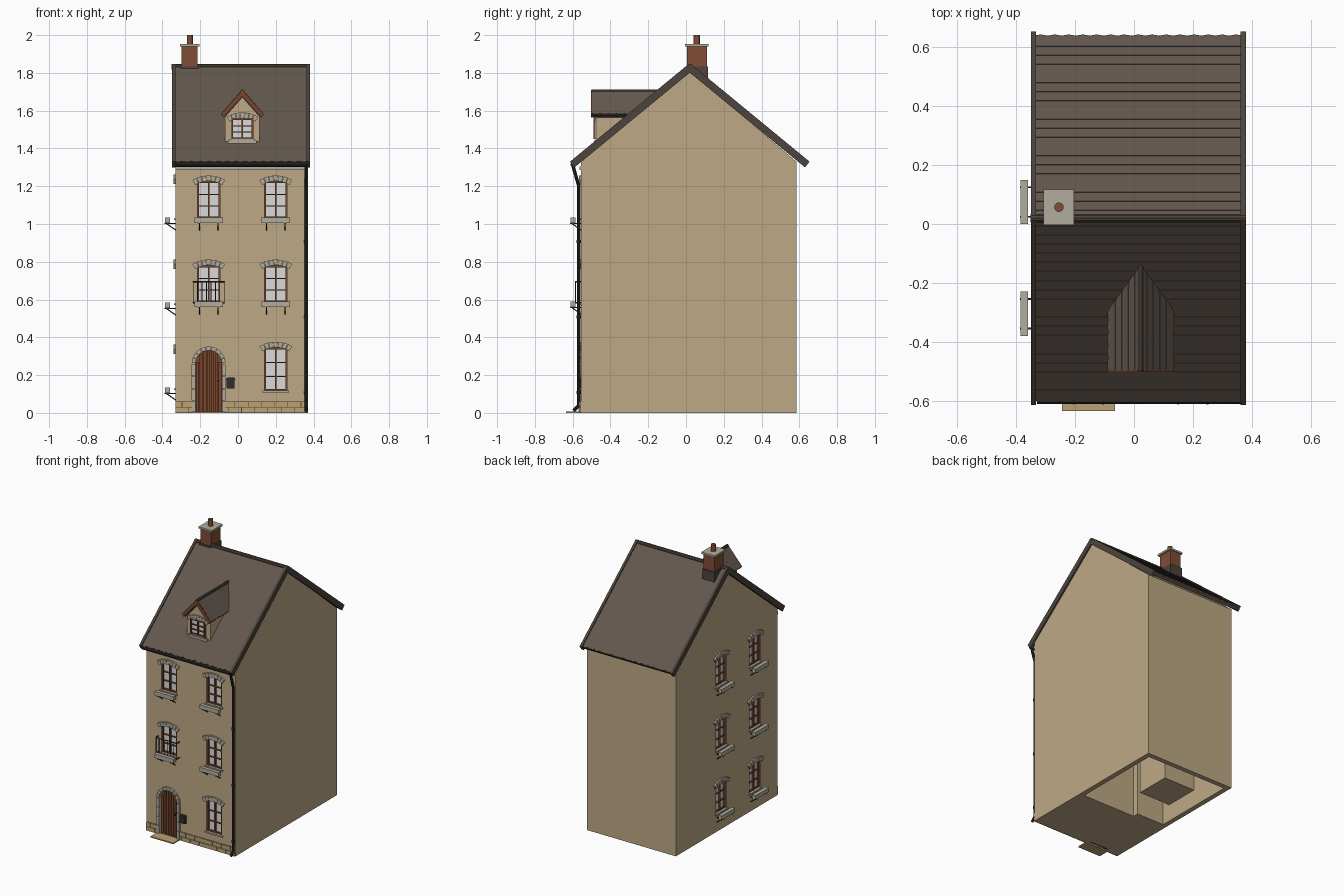
import bpy, bmesh, math
from math import sin, cos, pi, radians
from mathutils import Matrix, Vector

if "Cube" in bpy.data.objects:
    bpy.data.objects.remove(bpy.data.objects["Cube"])


def material(name, rgb):
    lin = [((c / 255 + 0.055) / 1.055) ** 2.4 for c in rgb] + [1]
    m = bpy.data.materials.new(name)
    m.use_nodes = True
    m.diffuse_color = lin
    m.node_tree.nodes["Principled BSDF"].inputs["Base Color"].default_value = lin
    return m


WALL = material("tan plaster", (190, 169, 133))
ROOF = material("brown slate", (98, 87, 78))
VERGE = material("dark slate", (76, 68, 61))
BRICK = material("chimney brick", (126, 77, 53))
STONE = material("pale stone", (178, 172, 157))
WOOD = material("red brown wood", (122, 70, 44))
CURTAIN = material("white curtain", (218, 218, 218))
METAL = material("black iron", (48, 45, 43))
PLINTH = material("sandstone", (186, 161, 116))

parts = {}
I = Matrix.Identity(4)
T = Matrix.Translation


def part(name, mat):
    return parts.setdefault(name, (bmesh.new(), mat))[0]


def prism(name, mat, pts, y0, y1, M=I):
    """Extrude an (x, z) outline from depth y0 to y1."""
    bm = part(name, mat)
    a = [bm.verts.new(M @ Vector((x, y0, z))) for x, z in pts]
    b = [bm.verts.new(M @ Vector((x, y1, z))) for x, z in pts]
    faces = [bm.faces.new(a), bm.faces.new(b[::-1])]
    for i in range(len(a)):
        j = (i + 1) % len(a)
        faces.append(bm.faces.new((a[j], a[i], b[i], b[j])))
    bmesh.ops.recalc_face_normals(bm, faces=faces)


def box(name, mat, x0, x1, y0, y1, z0, z1, M=I):
    prism(name, mat, [(x0, z0), (x1, z0), (x1, z1), (x0, z1)], y0, y1, M)


def rod(name, mat, a, b, r, M=I, sides=10):
    a, b = M @ Vector(a), M @ Vector(b)
    d = b - a
    bmesh.ops.create_cone(part(name, mat), cap_ends=True, segments=sides, radius1=r, radius2=r,
                          depth=d.length,
                          matrix=T((a + b) / 2) @ d.to_track_quat('Z', 'Y').to_matrix().to_4x4())


def arch(name, mat, cx, cz, r0, r1, a0, a1, n, y0, y1, M=I):
    """Ring of separate wedge stones."""
    step = (a1 - a0) / n
    for i in range(n):
        s, e = a0 + step * (i + 0.04), a0 + step * (i + 0.96)
        prism(name, mat, [(cx + r * cos(t), cz + r * sin(t))
                          for r, t in ((r0, s), (r1, s), (r1, e), (r0, e))], y0, y1, M)


def window(u, z0, z1, M, w=0.06, recess=0.02, planter=True):
    """Framed sash with glazing bars, stone lintel and a bracketed planter."""
    d = recess
    box("curtains", CURTAIN, u - w, u + w, d, d + 0.005, z0, z1, M)
    f = 0.009
    for x in (u - w, u + w - f, u - f / 2):
        box("window_frames", WOOD, x, x + f, d - 0.012, d, z0, z1, M)
    for i in range(4):
        z = z0 + (z1 - z0 - f) * i / 3
        h = f if i in (0, 3) else f * 0.6
        box("window_frames", WOOD, u - w, u + w, d - 0.01, d, z, z + h, M)
    R = w * 2.3
    half = math.asin(1.2 * w / R)
    arch("lintels", STONE, u, z1 + 0.002 - R, R, R + w * 0.5, pi / 2 - half, pi / 2 + half, 7, -0.012, d, M)
    box("window_sills", STONE if planter else PLINTH, u - w * 1.15, u + w * 1.15, -0.008, d, z0 - 0.01, z0, M)
    if planter:
        box("planters", STONE, u - 0.075, u + 0.075, -0.056, -0.03, z0 - 0.024, z0 + 0.005, M)
        for x in (u - 0.05, u + 0.05):
            box("planter_brackets", METAL, x - 0.003, x + 0.003, -0.058, 0, z0 - 0.029, z0 - 0.024, M)
            rod("planter_brackets", METAL, (x, -0.05, z0 - 0.027), (x, 0, z0 - 0.062), 0.003, M, 6)


def slope(name, M, half, length, angle, rows, bumps):
    """Roof pitch rising from the local eave line, covered in scalloped tile courses."""
    P = M @ Matrix.Rotation(angle - pi / 2, 4, 'X')
    box(name + "_deck", VERGE, -half, half, 0, 0.022, 0, length, P)
    h = length / rows
    for i in range(rows):
        Q = P @ T((0, 0, i * h)) @ Matrix.Rotation(radians(3), 4, 'X')
        top = min(h * 1.3, length - i * h)
        n = bumps * 4
        edge = [(-half + 2 * half * k / n, 0.006 * (1 - abs(sin(pi * (k / 4 + 0.5 * (i % 2))))))
                for k in range(n + 1)]
        prism(name + "_tiles", ROOF, edge + [(half, top), (-half, top)], -0.005, 0.001, Q)
    return P


# House body
X0, X1, Y0, Y1, RY = -0.33, 0.37, -0.555, 0.585, 0.02
SIDE = Matrix(((0, 1, 0, 0), (-1, 0, 0, 0), (0, 0, 1, 0), (0, 0, 0, 1)))
END = Matrix.Rotation(pi / 2, 4, 'Z')
prism("house_walls", WALL, [(Y0, 0), (Y1, 0), (Y1, 1.33), (RY, 1.81), (Y0, 1.335)], -X1, -X0, END)

# Wall openings and the hollow underside
FRONT, LEFT = T((0, Y0, 0)), T((X0, 0, 0)) @ SIDE
openings = [(x, z, z + 0.195, FRONT, True) for x in (-0.155, 0.2) for z in (0.585, 1.03)]
openings.append((0.2, 0.118, 0.345, FRONT, False))
openings += [(-y, z, z + 0.2, LEFT, True) for y in (0.075, -0.305) for z in (0.13, 0.58, 1.03)]
for u, z0, z1, M, planter in openings:
    window(u, z0, z1, M, planter=planter)
    box("cutter", WALL, u - 0.06, u + 0.06, -0.1, 0.024, z0, z1, M)
box("cutter", WALL, X0 + 0.035, X1 - 0.035, -0.1, Y1 - 0.035, -0.1, 0.5)
DX, DZ = -0.155, 0.25
arc = [(cos(pi * k / 14), sin(pi * k / 14)) for k in range(15)]


def door_outline(r, z=0.0):
    return [(DX - r, z), (DX + r, z)] + [(DX + r * c, DZ + r * s * 1.15) for c, s in arc]


prism("cutter", WALL, door_outline(0.07, -0.05), -0.1, 0.03, FRONT)

# Inner partition and stair block
box("inner_partition", WALL, -0.295, -0.08, -0.1, -0.06, 0, 0.5)
box("stair_block", WALL, -0.295, -0.05, 0.0, 0.25, 0.12, 0.5)

# Door, surround, step and letter box
prism("door", WOOD, door_outline(0.07), 0.02, 0.03, FRONT)
for k in range(-3, 4):
    x = DX + k * 0.02
    top = DZ + 1.15 * math.sqrt(0.07 ** 2 - (abs(k * 0.02) + 0.008) ** 2)
    box("door_planks", WOOD, x - 0.008, x + 0.008, 0.012, 0.02, 0, top, FRONT)
arch("door_surround", STONE, DX, DZ + 0.012, 0.07, 0.09, 0, pi, 9, -0.014, 0.02, FRONT)
for s in (-1, 1):
    for k in range(4):
        a, b = sorted((DX + s * 0.07, DX + s * 0.09))
        box("door_surround", STONE, a, b, -0.014, 0.02, k * 0.065, k * 0.065 + 0.062, FRONT)
rod("door_handle", METAL, (DX + 0.05, -0.01, 0.17), (DX + 0.05, 0.012, 0.17), 0.006, FRONT)
box("door_step", PLINTH, -0.245, -0.065, -0.08, 0, 0, 0.008, FRONT)
box("letter_box", METAL, -0.06, -0.018, -0.016, 0, 0.13, 0.175, FRONT)
prism("letter_box", METAL, [(-0.064, 0.175), (-0.014, 0.175), (-0.02, 0.187), (-0.058, 0.187)], -0.02, 0, FRONT)

# Plinth stones along the front
box("plinth_joints", VERGE, DX + 0.09, X1, -0.003, 0, 0, 0.06, FRONT)
box("plinth_joints", VERGE, X0, DX - 0.09, -0.003, 0, 0, 0.06, FRONT)
for row in range(2):
    for k in range(11):
        a = X0 + (k - 0.5 * row) * 0.07
        for lo, hi in ((X0, DX - 0.09), (DX + 0.09, X1)):
            p, q = max(a, lo), min(a + 0.067, hi)
            if q - p > 0.008:
                box("plinth_stones", PLINTH, p, q, -0.009, 0, row * 0.031 + 0.001, row * 0.031 + 0.029, FRONT)

# Balcony railing
for z in (0.583, 0.695):
    rod("balcony_rail", METAL, (-0.237, -0.03, z), (-0.073, -0.03, z), 0.004, FRONT, 6)
    for x in (-0.237, -0.073):
        rod("balcony_rail", METAL, (x, -0.03, z), (x, 0, z), 0.004, FRONT, 6)
for k in range(8):
    x = -0.237 + 0.164 * k / 7
    rod("balcony_rail", METAL, (x, -0.03, 0.583), (x, -0.03, 0.695), 0.0028, FRONT, 6)

# Main roof, verges and ridge
RUN, RISE, EAVE, CX = 0.62, 0.51, 1.325, 0.015
for turn in (0, pi):
    M = T((CX, RY, 0)) @ Matrix.Rotation(turn, 4, 'Z') @ T((0, -RUN, EAVE))
    P = slope("roof", M, 0.355, math.hypot(RUN, RISE), math.atan2(RISE, RUN), 20, 15)
    for s in (-1, 1):
        box("roof_verges", VERGE, s * 0.356 - 0.009, s * 0.356 + 0.009, -0.013, 0.026, -0.008,
            math.hypot(RUN, RISE), P)
rod("ridge_cap", VERGE, (CX - 0.366, RY, 1.833), (CX + 0.366, RY, 1.833), 0.015)

# Gutter, cornice and drain pipe
box("cornice", STONE, X0, X1, -0.01, 0, 1.285, 1.305, FRONT)
rod("gutter", METAL, (X0, -0.6, 1.315), (X1, -0.6, 1.315), 0.012)
path = [(0.36, -0.6, 1.315), (0.36, -0.585, 1.26), (0.36, -0.567, 1.2), (0.36, -0.567, 0.04), (0.36, -0.595, 0.012)]
for a, b in zip(path, path[1:]):
    rod("drain_pipe", METAL, a, b, 0.009)
for z in (0.1, 0.5, 0.9):
    rod("drain_pipe", METAL, (0.36, -0.567, z), (0.36, -0.567, z + 0.015), 0.012)

# Dormer
D = 0.023
prism("dormer_walls", WALL, [(D - 0.092, 1.38), (D + 0.092, 1.38), (D + 0.092, 1.575), (D, 1.68), (D - 0.092, 1.575)],
      -0.475, -0.1)
window(D, 1.45, 1.56, T((0, -0.475, 0)), w=0.058, recess=-0.003, planter=False)
box("dormer_sill", STONE, D - 0.075, D + 0.075, -0.488, -0.475, 1.425, 1.442)
for turn in (-pi / 2, pi / 2):
    M = T((D, -0.325, 0)) @ Matrix.Rotation(turn, 4, 'Z') @ T((0, -0.11, 1.578))
    slope("dormer_roof", M, 0.17, math.hypot(0.11, 0.125), math.atan2(0.125, 0.11), 5, 8)
for s in (-1, 1):
    prism("dormer_bargeboards", WOOD, [(D, 1.71), (D + s * 0.113, 1.583), (D + s * 0.1, 1.565), (D, 1.675)],
          -0.503, -0.494)
rod("dormer_ridge", VERGE, (D, -0.5, 1.702), (D, -0.14, 1.702), 0.011)

# Chimney
box("chimney", BRICK, -0.3, -0.215, 0.005, 0.11, 1.7, 1.94)
box("chimney_cap", STONE, -0.308, -0.203, -0.004, 0.118, 1.94, 1.953)
box("chimney_collar", VERGE, -0.305, -0.21, -0.002, 0.117, 1.76, 1.835)
rod("chimney_pot", BRICK, (-0.255, 0.057, 1.95), (-0.255, 0.057, 2.0), 0.016, sides=16)

# Turn the collected geometry into objects
objs = {}
for name, (bm, mat) in parts.items():
    mesh = bpy.data.meshes.new(name)
    bm.to_mesh(mesh)
    bm.free()
    mesh.materials.append(mat)
    objs[name] = bpy.data.objects.new(name, mesh)
    bpy.context.collection.objects.link(objs[name])

# Cut the openings
cut = objs["house_walls"].modifiers.new("openings", 'BOOLEAN')
cut.operation, cut.solver, cut.object = 'DIFFERENCE', 'EXACT', objs["cutter"]
bpy.context.view_layer.objects.active = objs["house_walls"]
bpy.ops.object.modifier_apply(modifier="openings")
bpy.data.objects.remove(objs["cutter"])

# Smooth the round parts
for o in bpy.context.view_layer.objects:
    o.select_set(o.name in ("gutter", "drain_pipe", "ridge_cap", "chimney_pot", "dormer_ridge"))
bpy.context.view_layer.objects.active = objs["gutter"]
bpy.ops.object.shade_smooth_by_angle()
